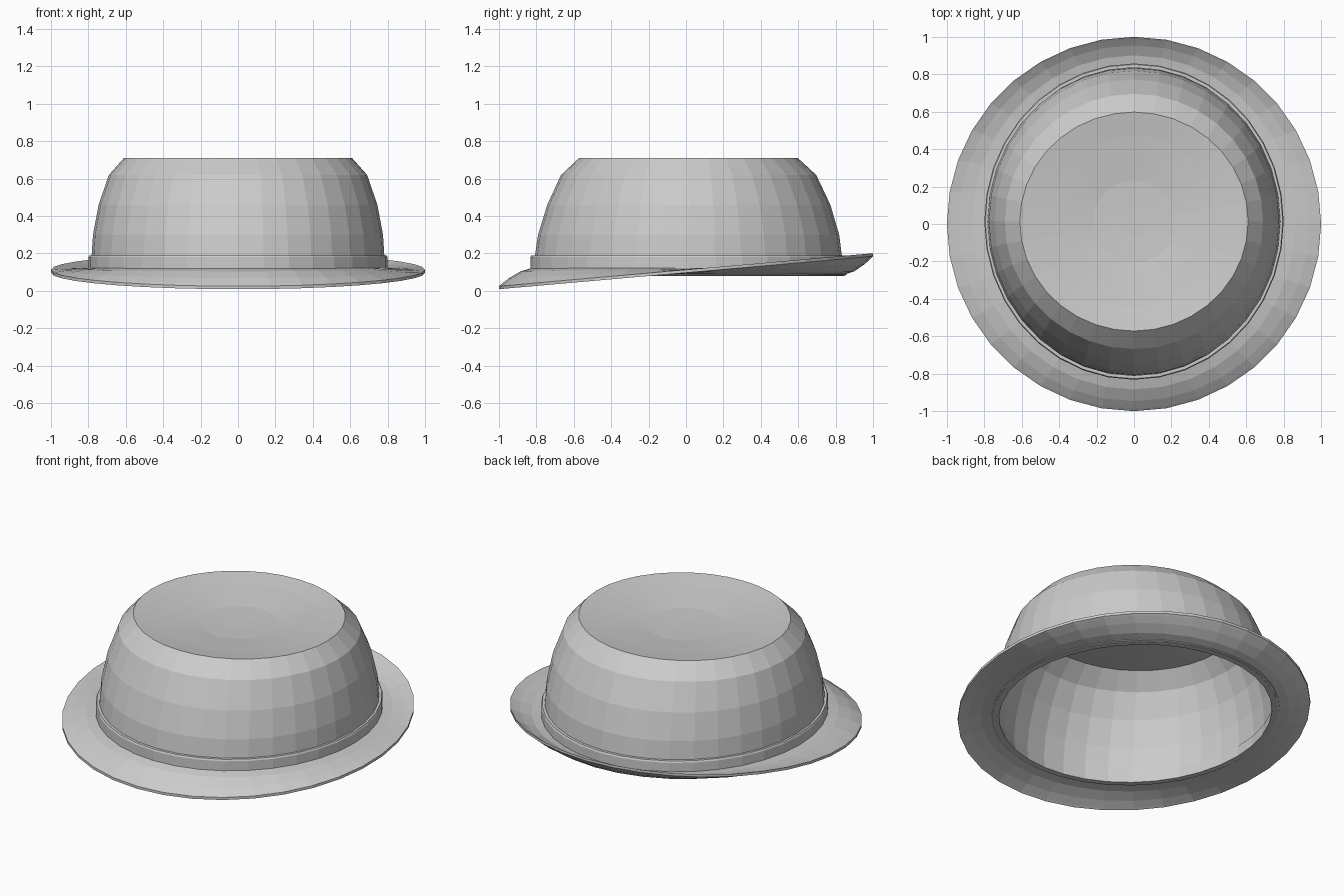
import bpy, bmesh, math

cube = bpy.data.objects.get("Cube")
if cube:
    bpy.data.objects.remove(cube, do_unlink=True)

SEG = 36
felt = bpy.data.materials.new("grey_felt")
felt.use_nodes = True
GREY = (0.6, 0.6, 0.6, 1)
felt.diffuse_color = GREY
felt.node_tree.nodes["Principled BSDF"].inputs["Base Color"].default_value = GREY


def ellipse(rx, ry, cy, height):
    """Ring of points; height is a function of the angle."""
    ring = []
    for i in range(SEG):
        a = math.tau * i / SEG
        ring.append((rx * math.cos(a), cy + ry * math.sin(a), height(a)))
    return ring


def flat(rx, ry, cy, z):
    return ellipse(rx, ry, cy, lambda a: z)


def loft(name, rings, closed=False, caps=False):
    """Skin a list of rings; closed joins the last to the first."""
    bm = bmesh.new()
    loops = [[bm.verts.new(p) for p in ring] for ring in rings]
    pairs = list(zip(loops, loops[1:]))
    if closed:
        pairs.append((loops[-1], loops[0]))
    for low, high in pairs:
        for i in range(SEG):
            j = (i + 1) % SEG
            bm.faces.new((low[i], low[j], high[j], high[i]))
    if caps:
        bm.faces.new(loops[0])
        bm.faces.new(loops[-1])
    bmesh.ops.recalc_face_normals(bm, faces=bm.faces)
    mesh = bpy.data.meshes.new(name)
    bm.to_mesh(mesh)
    bm.free()
    mesh.materials.append(felt)
    obj = bpy.data.objects.new(name, mesh)
    bpy.context.collection.objects.link(obj)
    return obj


# Crown: hollow shell with a dished top (x radius, y radius, y centre, height)
wall = [(0.785, 0.825, 0.013, 0.09), (0.782, 0.82, 0.013, 0.19),
        (0.775, 0.805, 0.014, 0.3), (0.745, 0.757, 0.015, 0.46),
        (0.69, 0.682, 0.014, 0.62), (0.61, 0.585, 0.013, 0.71)]
dish = [(0.45, 0.46, 0.013, 0.69), (0.22, 0.22, 0.013, 0.662),
        (0.08, 0.08, 0.013, 0.658)]
outside = wall + dish
THICK = 0.015
inside = [(rx - THICK, ry - THICK, cy, z - (THICK if z > 0.5 else 0))
          for rx, ry, cy, z in outside]
loft("crown", [flat(*r) for r in reversed(inside)] + [flat(*r) for r in outside],
     caps=True)

# Hat band around the foot of the crown
loft("hat_band", [flat(0.782, 0.827, 0.013, 0.08), flat(0.8, 0.845, 0.013, 0.085),
                  flat(0.8, 0.845, 0.013, 0.18), flat(0.795, 0.84, 0.013, 0.19),
                  flat(0.778, 0.823, 0.013, 0.19)], closed=True)

# Inner sweatband lip
loft("sweatband", [flat(0.755, 0.8, 0.013, 0.08), flat(0.79, 0.835, 0.013, 0.08),
                   flat(0.78, 0.825, 0.013, 0.15), flat(0.763, 0.808, 0.013, 0.15)],
     closed=True)


# Brim: dips at the front and curls up at the back
def brim_ring(t, side):
    def height(a):
        half = 0.018 - 0.01 * t
        return 0.105 + 0.088 * math.sin(a) * t ** 1.7 + side * half
    return ellipse(0.79 + 0.21 * t, 0.835 + 0.165 * t, 0.013 * (1 - t), height)


steps = (0, 0.35, 0.7, 0.93, 1)
loft("brim", [brim_ring(t, 1) for t in steps] +
     [brim_ring(t, -1) for t in reversed(steps)], closed=True)
